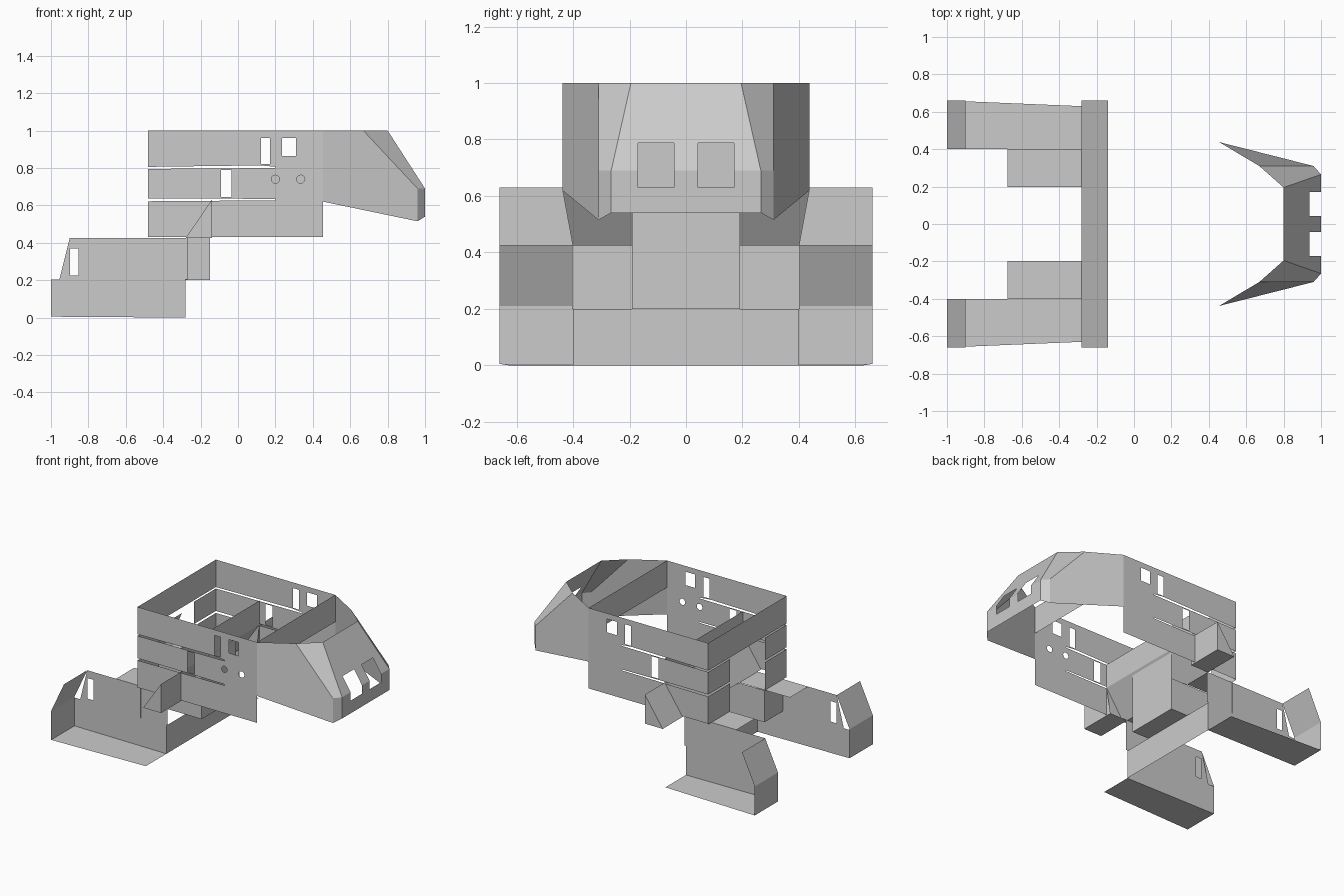
import bpy, bmesh, math
from mathutils import Vector

if "Cube" in bpy.data.objects:
    bpy.data.objects.remove(bpy.data.objects["Cube"])


def sheet(name, loops, normal, mirror=True):
    """Thin panel from an outline (first loop) and optional holes, facing 'normal'."""
    bm = bmesh.new()
    edges = []
    rings = [[bm.verts.new(p) for p in loop] for loop in loops]
    if len(rings) == 1:
        bm.faces.new(rings[0])
    else:
        for r in rings:
            edges += [bm.edges.new((r[i], r[(i + 1) % len(r)])) for i in range(len(r))]
        bmesh.ops.triangle_fill(bm, edges=edges, use_beauty=True, normal=Vector(normal))
    bm.normal_update()
    for f in bm.faces:
        if f.normal.dot(Vector(normal)) < 0:
            f.normal_flip()
    me = bpy.data.meshes.new(name)
    bm.to_mesh(me)
    bm.free()
    ob = bpy.data.objects.new(name, me)
    bpy.context.collection.objects.link(ob)
    if mirror:
        m = ob.modifiers.new("mirror", 'MIRROR')
        m.use_axis = (False, True, False)
        m.merge_threshold = 0.0005
    return ob


def rect(a0, a1, b0, b1):
    return [(a0, b0), (a1, b0), (a1, b1), (a0, b1)]


def on_x(x, pts):
    return [(x, y, z) for y, z in pts]


def on_y(y, pts):
    return [(x, y, z) for x, z in pts]


def on_z(z, pts):
    return [(x, y, z) for x, y in pts]


def circle(cx, cz, r, n=12):
    return [(cx + r * math.cos(2 * math.pi * i / n), cz + r * math.sin(2 * math.pi * i / n))
            for i in range(n)]


# body side walls: slits open at the back edge, windows, round ports on one side only
wall = [(-.48, .43), (.455, .43), (.455, 1), (-.48, 1),
        (-.48, .806), (.12, .814), (.2, .806), (.2, .8), (-.48, .795),
        (-.48, .637), (-.15, .637), (.2, .634), (.2, .627), (-.48, .622)]
windows = [rect(.122, .17, .82, .96), rect(.235, .31, .865, .96), rect(-.09, -.035, .645, .79)]
ports = [circle(.2, .74, .022), circle(.335, .74, .022)]
for side, holes in ((-1, windows + ports), (1, windows)):
    sheet("body_wall_" + ("near" if side < 0 else "far"),
          [on_y(.438 * side, h) for h in [wall] + holes], (0, side, 0), False)

# back wall: top band, then columns either side of the doorway
sheet("back_top_band", [on_x(-.48, rect(0, .438, .806, 1))], (-1, 0, 0))
sheet("back_mid_column", [on_x(-.48, rect(.195, .438, .637, .795))], (-1, 0, 0))
sheet("back_low_column", [on_x(-.48, rect(.195, .438, .425, .622))], (-1, 0, 0))
sheet("back_foot_panel", [on_x(-.48, rect(.192, .403, .2, .425))], (-1, 0, 0))

# cross plates inside the body
sheet("front_cross_plate", [on_x(.455, rect(0, .438, .81, 1))], (1, 0, 0))
sheet("inner_cross_plate", [on_x(-.14, rect(0, .438, .63, .8))], (-1, 0, 0))

# nose
sheet("nose_side", [[(.455, .438, .62), (.96, .31, .515), (.96, .31, .69),
                     (.67, .31, 1), (.455, .438, 1)]], (0, 1, 0))
sheet("nose_corner_upper", [[(.67, .31, 1), (.96, .31, .69), (1, .265, .69), (.8, .195, 1)]],
      (1, 1, 1))
sheet("nose_corner_lower", [[(.96, .31, .69), (.96, .31, .515), (1, .265, .54), (1, .265, .69)]],
      (1, 1, 0))


def slope(y, z):
    return (.8 + .2 * (1 - z) / .31, y, z)


# nose front with a window folded over the crease
sheet("nose_front_upper", [[slope(y, z) for y, z in (
    (0, 1), (.195, 1), (.265, .69), (.17, .69), (.17, .787), (.042, .787), (.042, .69), (0, .69))]],
    (1, 0, .6))
sheet("nose_front_lower", [on_x(1, [
    (0, .69), (.042, .69), (.042, .63), (.17, .63), (.17, .69), (.265, .69), (.265, .54), (0, .54)])],
    (1, 0, 0))

# beam: sloped top over full width, solid wedges at its ends
sheet("beam_slope", [[(-.28, 0, .425), (-.28, .66, .425), (-.14, .66, .63), (-.14, 0, .63)]],
      (-1, 0, 1))
sheet("beam_end_front", [on_x(-.14, [(.4, .425), (.66, .425), (.66, .63), (.438, .63)])], (1, 0, 0))
sheet("beam_end_bottom", [on_z(.425, rect(-.28, -.14, .4, .66))], (0, 0, -1))
sheet("beam_end_cap", [on_y(.66, [(-.28, .425), (-.14, .425), (-.14, .63)])], (0, 1, 0))

# central column and base
sheet("column_front", [on_x(-.15, rect(0, .192, .2, .63))], (1, 0, 0))
sheet("column_side", [on_y(.192, rect(-.48, -.15, .2, .425))], (0, 1, 0))
sheet("column_ledge", [on_z(.2, rect(-.28, -.15, 0, .192))], (0, 0, -1))
sheet("base_front", [on_x(-.28, rect(0, .4, 0, .2))], (1, 0, 0))
sheet("rear_deck", [on_z(.425, rect(-.675, -.28, .197, .4))], (0, 0, 1))

# legs: floor, inner wall with window, end plate
sheet("leg_floor", [[(-1, .4, .005), (-.28, .4, 0), (-.28, .63, 0), (-1, .66, .005)]], (0, 0, 1))
sheet("leg_wall_lower", [on_y(.4, [(-1, .005), (-.28, 0), (-.28, .205), (-1, .205)])], (0, 1, 0))
sheet("leg_wall_upper", [on_y(.4, h) for h in (
    [(-.955, .205), (-.27, .205), (-.27, .425), (-.9, .425)], rect(-.897, -.852, .225, .37))],
    (0, -1, 0))
sheet("leg_end_plate", [on_x(-1, rect(.4, .66, .005, .21))], (-1, 0, 0))
sheet("leg_end_slope", [[(-1, .4, .21), (-1, .66, .21), (-.9, .66, .425), (-.9, .4, .425)]],
      (-1, 0, .5))
